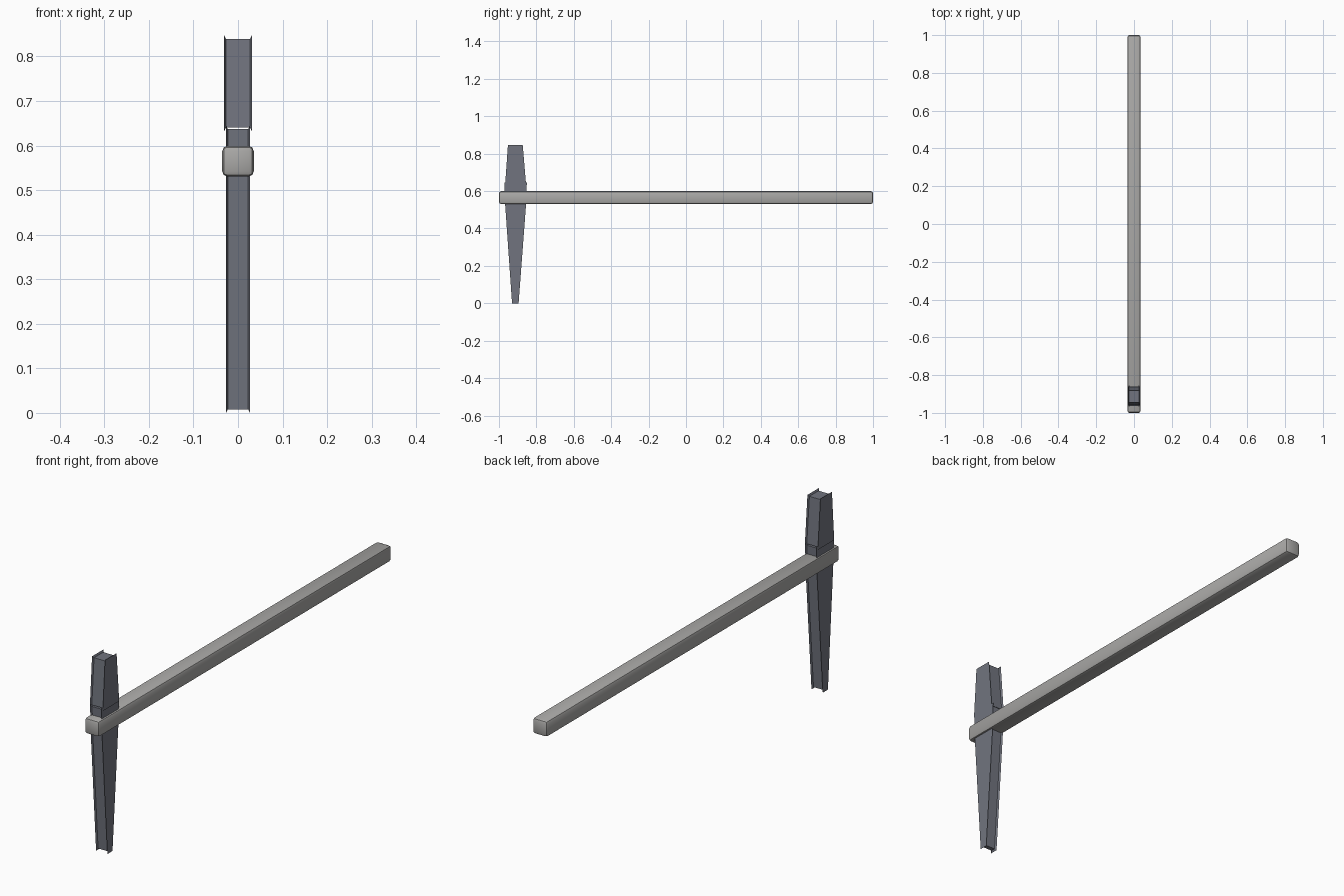
import bpy, bmesh, math

old = bpy.data.objects.get("Cube")
if old:
    bpy.data.objects.remove(old, do_unlink=True)


def material(name, rgb):
    m = bpy.data.materials.new(name)
    m.use_nodes = True
    color = (*rgb, 1)
    m.diffuse_color = color
    bsdf = next(n for n in m.node_tree.nodes if n.type == 'BSDF_PRINCIPLED')
    bsdf.inputs["Base Color"].default_value = color
    return m


steel = material("dark blue steel", (0.165, 0.175, 0.21))
handle_grey = material("handle grey", (0.40, 0.395, 0.385))


def make_object(name, bm, mat):
    bmesh.ops.recalc_face_normals(bm, faces=bm.faces)
    mesh = bpy.data.meshes.new(name)
    bm.to_mesh(mesh)
    bm.free()
    mesh.materials.append(mat)
    ob = bpy.data.objects.new(name, mesh)
    bpy.context.collection.objects.link(ob)
    return ob


def flanged_block(name, outline, half_width, lip=0.008, flange=0.004):
    """Side outline (y, z) spanned across x, with its rim hollowed between the side faces."""
    cy = sum(p[0] for p in outline) / len(outline)
    low, high = min(p[1] for p in outline), max(p[1] for p in outline)
    inner = [(y - math.copysign(lip, y - cy), min(max(z, low + lip), high - lip))
             for y, z in outline]
    sections = [(-half_width, outline), (flange - half_width, inner),
                (half_width - flange, inner), (half_width, outline)]
    bm = bmesh.new()
    rings = [[bm.verts.new((x, y, z)) for y, z in pts] for x, pts in sections]
    n = len(outline)
    for a, b in zip(rings, rings[1:]):
        for i in range(n):
            j = (i + 1) % n
            bm.faces.new((a[i], a[j], b[j], b[i]))
    bm.faces.new(rings[0])
    bm.faces.new(rings[-1])
    return make_object(name, bm, steel)


# Head: long tapering lower spike and short upper hammer block
flanged_block("lower_spike", [(-0.93, 0), (-0.895, 0), (-0.855, 0.53),
                              (-0.851, 0.645), (-0.971, 0.645), (-0.967, 0.53)], 0.027)
flanged_block("upper_block", [(-0.967, 0.633), (-0.855, 0.633),
                              (-0.873, 0.847), (-0.952, 0.847)], 0.031)

# Handle: long bar with rounded edges
bm = bmesh.new()
bmesh.ops.create_cube(bm, size=1)
for v in bm.verts:
    v.co.x *= 0.071
    v.co.y *= 2
    v.co.z = v.co.z * 0.069 + 0.565
bmesh.ops.bevel(bm, geom=bm.edges[:], offset=0.012, segments=2, profile=0.5,
                affect='EDGES')
handle = make_object("handle", bm, handle_grey)
bpy.ops.object.select_all(action='DESELECT')
handle.select_set(True)
bpy.context.view_layer.objects.active = handle
bpy.ops.object.shade_smooth_by_angle(angle=math.radians(30))
